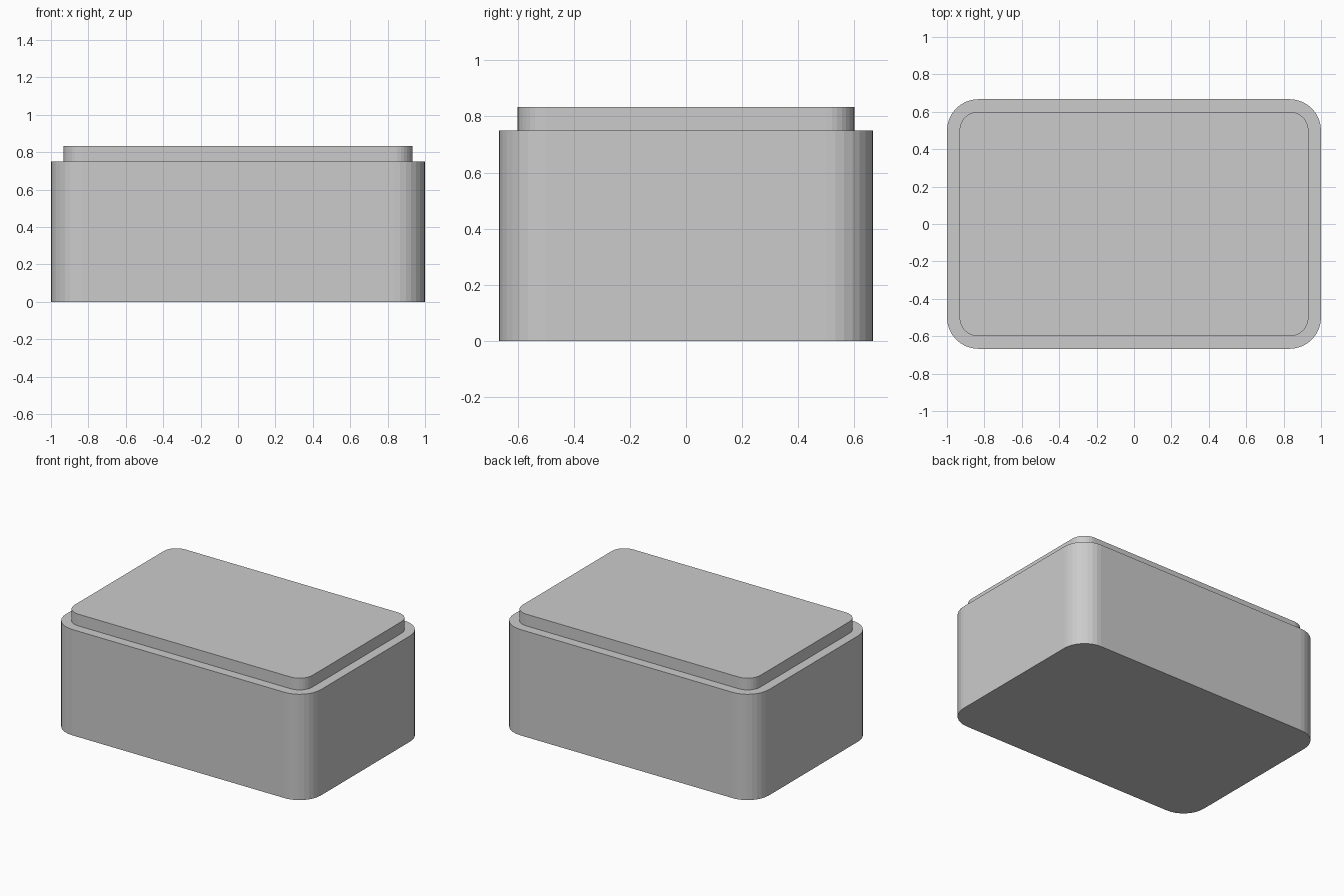
import bpy, bmesh, math

if "Cube" in bpy.data.objects:
    bpy.data.objects.remove(bpy.data.objects["Cube"])

SEGMENTS = 8  # facets per rounded corner


def rounded_block(name, half_x, half_y, radius, z0, z1):
    """Extrude a rounded rectangle between two heights."""
    bm = bmesh.new()
    ring = []
    corners = [(1, 1), (-1, 1), (-1, -1), (1, -1)]
    for i, (sx, sy) in enumerate(corners):
        for k in range(SEGMENTS + 1):
            a = math.pi / 2 * (i + k / SEGMENTS)
            x = sx * (half_x - radius) + radius * math.cos(a)
            y = sy * (half_y - radius) + radius * math.sin(a)
            ring.append(bm.verts.new((x, y, z0)))
    base = bm.faces.new(ring)
    top = bmesh.ops.extrude_face_region(bm, geom=[base], use_keep_orig=True)
    verts = [g for g in top["geom"] if isinstance(g, bmesh.types.BMVert)]
    bmesh.ops.translate(bm, verts=verts, vec=(0, 0, z1 - z0))
    bmesh.ops.recalc_face_normals(bm, faces=bm.faces)
    mesh = bpy.data.meshes.new(name)
    bm.to_mesh(mesh)
    bm.free()
    obj = bpy.data.objects.new(name, mesh)
    bpy.context.collection.objects.link(obj)
    return obj


# Main box body
rounded_block("box_body", 1.0, 0.667, 0.167, 0.0, 0.75)

# Inset raised top, concentric with the body corners
rounded_block("raised_top", 0.933, 0.60, 0.10, 0.75, 0.833)
